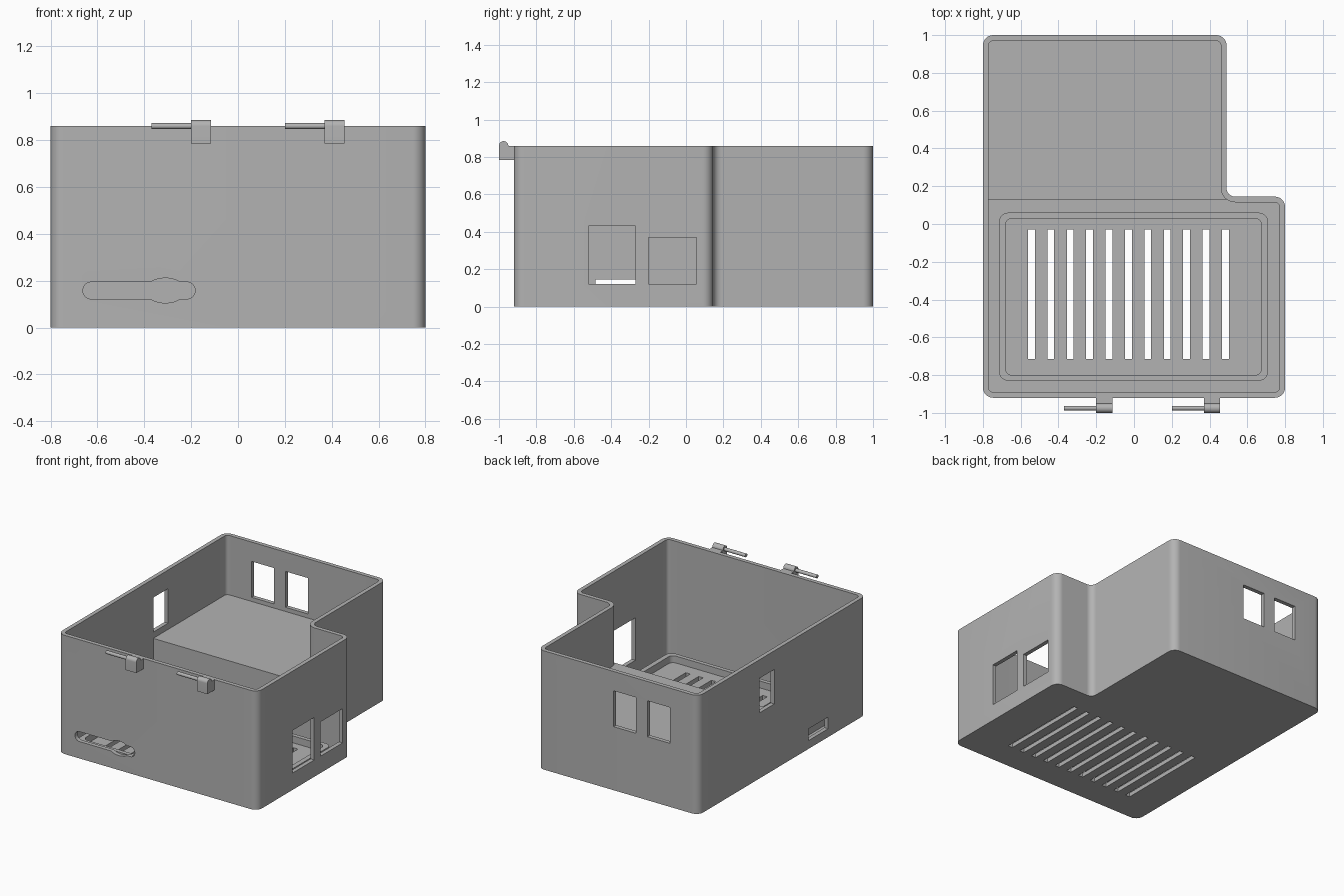
import bpy, bmesh, math
from mathutils import Vector

if "Cube" in bpy.data.objects:
    bpy.data.objects.remove(bpy.data.objects["Cube"])

grey = bpy.data.materials.new("plain grey")
grey.use_nodes = True
COLOUR = (0.45, 0.45, 0.45, 1)
grey.diffuse_color = COLOUR
grey.node_tree.nodes["Principled BSDF"].inputs["Base Color"].default_value = COLOUR

HEIGHT, WALL, FLOOR, STEP = 0.86, 0.03, 0.03, 0.43


def prism(name, outline, low, high, place):
    """Extrude a 2D outline from low to high; place maps (u, v, w) to x, y, z."""
    bm = bmesh.new()
    ends = [[bm.verts.new(place(u, v, w)) for u, v in outline] for w in (low, high)]
    bm.faces.new(ends[0])
    bm.faces.new(ends[1])
    n = len(outline)
    for i in range(n):
        j = (i + 1) % n
        bm.faces.new((ends[0][i], ends[0][j], ends[1][j], ends[1][i]))
    bmesh.ops.recalc_face_normals(bm, faces=bm.faces)
    mesh = bpy.data.meshes.new(name)
    bm.to_mesh(mesh)
    bm.free()
    mesh.materials.append(grey)
    obj = bpy.data.objects.new(name, mesh)
    bpy.context.collection.objects.link(obj)
    return obj


def upright(u, v, w):
    return (u, v, w)


def sideways(u, v, w):
    return (w, u, v)


def frontways(u, v, w):
    return (u, w, v)


def rounded(corners, radii, steps=8):
    """Round each corner of a polygon with square corners."""
    points = []
    for i, (corner, radius) in enumerate(zip(corners, radii)):
        c = Vector(corner)
        to_prev = (Vector(corners[i - 1]) - c).normalized()
        to_next = (Vector(corners[(i + 1) % len(corners)]) - c).normalized()
        centre = c + (to_prev + to_next) * radius
        for k in range(steps + 1):
            a = math.pi / 2 * k / steps
            points.append(centre - to_next * radius * math.cos(a) - to_prev * radius * math.sin(a))
    return points


def rectangle(u0, u1, v0, v1):
    return [(u0, v0), (u1, v0), (u1, v1), (u0, v1)]


def box(name, x0, x1, y0, y1, z0, z1):
    return prism(name, rectangle(x0, x1, y0, y1), z0, z1, upright)


def cut(target, cutter, operation="DIFFERENCE"):
    mod = target.modifiers.new("cut", "BOOLEAN")
    mod.operation, mod.solver, mod.object = operation, "EXACT", cutter
    bpy.context.view_layer.objects.active = target
    bpy.ops.object.modifier_apply(modifier=mod.name)
    bpy.data.objects.remove(cutter)


def footprint(inset):
    """L-shaped plan of the case, shrunk by the inset."""
    left, right, notch = -0.8 + inset, 0.8 - inset, 0.49 - inset
    front, middle, back = -0.92 + inset, 0.145 - inset, 1 - inset
    corners = [(left, front), (right, front), (right, middle),
               (notch, middle), (notch, back), (left, back)]
    convex, concave = 0.055 - inset, 0.045 + inset
    return rounded(corners, [convex] * 3 + [concave] + [convex] * 2)


# Case shell with a raised solid floor at the back
case = prism("case", footprint(0), 0, HEIGHT, upright)
cavity = prism("cavity", footprint(WALL), FLOOR, HEIGHT + 0.1, upright)
cut(cavity, box("step", -0.9, 0.6, 0.13, 1.1, -0.1, STEP))
cut(case, cavity)

# Raised rim around the floor grille
rim = prism("floor_rim", rounded(rectangle(-0.715, 0.71, -0.83, 0.06), [0.05] * 4),
            FLOOR - 0.01, 0.08, upright)
cut(rim, prism("rim_hole", rounded(rectangle(-0.68, 0.675, -0.8, 0.03), [0.035] * 4),
               -0.1, 0.2, upright))
cut(case, rim, "UNION")

# Ventilation slots
for i in range(11):
    x = -0.543 + 0.1027 * i
    cut(case, box("slot", x - 0.018, x + 0.018, -0.715, -0.03, -0.1, 0.06))

# Openings in the left, right and back walls
for y0, y1, z1 in ((-0.52, -0.27, 0.43), (-0.2, 0.055, 0.37)):
    cut(case, box("port", 0.74, 0.9, y0, y1, 0.122, z1))
for y0, y1, z0, z1 in ((0.132, 0.3, 0.475, 0.725), (-0.485, -0.26, 0.06, 0.145)):
    cut(case, box("port", -0.9, -0.74, y0, y1, z0, z1))
for x0 in (-0.57, -0.3):
    cut(case, box("port", x0, x0 + 0.18, 0.94, 1.1, 0.46, 0.72))

# Long front opening with a bulge
START, END, HALF = -0.662, -0.183, 0.036


def half_height(x):
    inward = min(x - START, END - x, HALF)
    capsule = math.sqrt(max(HALF ** 2 - (HALF - inward) ** 2, 0))
    bulge = 0.053 * math.sqrt(max(1 - ((x + 0.31) / 0.085) ** 2, 0))
    return max(capsule, bulge)


STEPS = 80
xs = [START + (END - START) * (1 - math.cos(math.pi * i / STEPS)) / 2 for i in range(STEPS + 1)]
outline = [(x, 0.158 - half_height(x)) for x in xs]
outline += [(x, 0.158 + half_height(x)) for x in xs[-2:0:-1]]
cut(case, prism("front_opening", outline, -1, -0.87, frontways))

# Hinge knuckles with pins on the front edge
AXIS_Y, AXIS_Z = -0.975, 0.86


def circle(radius, turn, steps):
    return [(AXIS_Y + radius * math.cos(turn * k / steps),
             AXIS_Z + radius * math.sin(turn * k / steps)) for k in range(steps + 1)]


knuckle = [(-1, 0.785), (-0.918, 0.785), (-0.918, AXIS_Z)] + circle(0.025, math.pi, 16)
pin = circle(0.0125, 2 * math.pi, 24)[:-1]
for side, x in (("right", -0.2), ("left", 0.37)):
    prism(side + "_hinge_knuckle", knuckle, x, x + 0.085, sideways)
    prism(side + "_hinge_pin", pin, x - 0.17, x + 0.01, sideways)

# Smooth rounded corners, keep hard edges
for obj in bpy.context.collection.objects:
    if obj.type == "MESH":
        bpy.ops.object.select_all(action="DESELECT")
        obj.select_set(True)
        bpy.context.view_layer.objects.active = obj
        bpy.ops.object.shade_smooth_by_angle(angle=math.radians(30))
